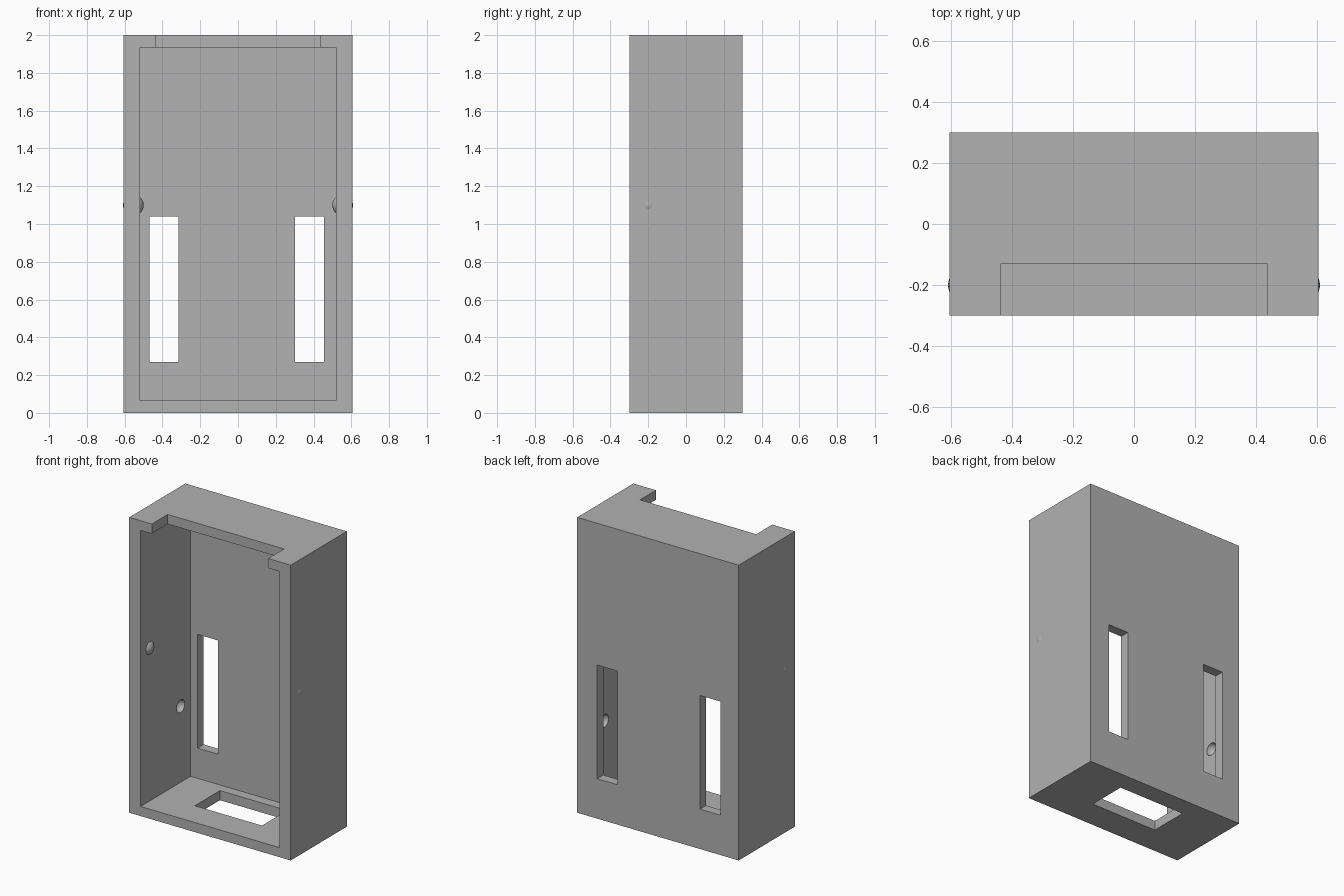
import bpy
from mathutils import Vector

cube = bpy.data.objects.get("Cube")
if cube:
    bpy.data.objects.remove(cube, do_unlink=True)

grey = bpy.data.materials.new("plain grey")
grey.use_nodes = True
colour = (0.445, 0.445, 0.445, 1)
grey.diffuse_color = colour
grey.node_tree.nodes["Principled BSDF"].inputs["Base Color"].default_value = colour


def box(name, low, high):
    """Box between two opposite corners."""
    low, high = Vector(low), Vector(high)
    bpy.ops.mesh.primitive_cube_add(size=1, location=(low + high) / 2)
    ob = bpy.context.object
    ob.name = name
    ob.scale = high - low
    bpy.ops.object.transform_apply(location=True, rotation=False, scale=True)
    ob.data.materials.append(grey)
    return ob


def ball(name, centre, radius):
    bpy.ops.mesh.primitive_uv_sphere_add(segments=32, ring_count=16,
                                         radius=radius, location=centre)
    ob = bpy.context.object
    ob.name = name
    ob.data.materials.append(grey)
    bpy.ops.object.shade_smooth()
    return ob


def cut(target, cutter):
    """Subtract the cutter from the target and discard it."""
    cutter.hide_render = True
    mod = target.modifiers.new("cut", 'BOOLEAN')
    mod.operation = 'DIFFERENCE'
    mod.solver = 'EXACT'
    mod.object = cutter
    bpy.context.view_layer.objects.active = target
    bpy.ops.object.modifier_apply(modifier=mod.name)
    bpy.data.objects.remove(cutter, do_unlink=True)


W, D, H = 0.605, 0.3, 2.0   # half width, half depth, height
IN_W, WALL = 0.52, 0.065    # cavity half width, thin wall

# Open-fronted case
case = box("case", (-W, -D, 0), (W, D, H))
cut(case, box("cavity", (-IN_W, -0.4, WALL), (IN_W, D - WALL, H - WALL)))

# Finger notch in the top wall
cut(case, box("top_notch", (-0.436, -0.4, 1.8), (0.436, -0.13, 2.1)))

# Two tall slots in the back wall
for x in (-0.468, 0.302):
    cut(case, box("back_slot", (x, 0.1, 0.27), (x + 0.153, 0.4, 1.04)))

# Opening in the floor
cut(case, box("floor_opening", (-0.253, -0.1, -0.1), (0.25, 0.168, 0.2)))

# Round dents in the inner side walls
for side in (-1, 1):
    cut(case, ball("dent", (side * IN_W, 0.13, 0.58), 0.043))

bpy.ops.object.select_all(action='DESELECT')
case.select_set(True)
bpy.context.view_layer.objects.active = case
bpy.ops.object.shade_smooth_by_angle(angle=0.5)

# Snap bumps through the side walls
for side, label in ((-1, "right"), (1, "left")):
    ball(label + "_snap_bump", (side * 0.554, -0.2, 1.1), 0.055)
